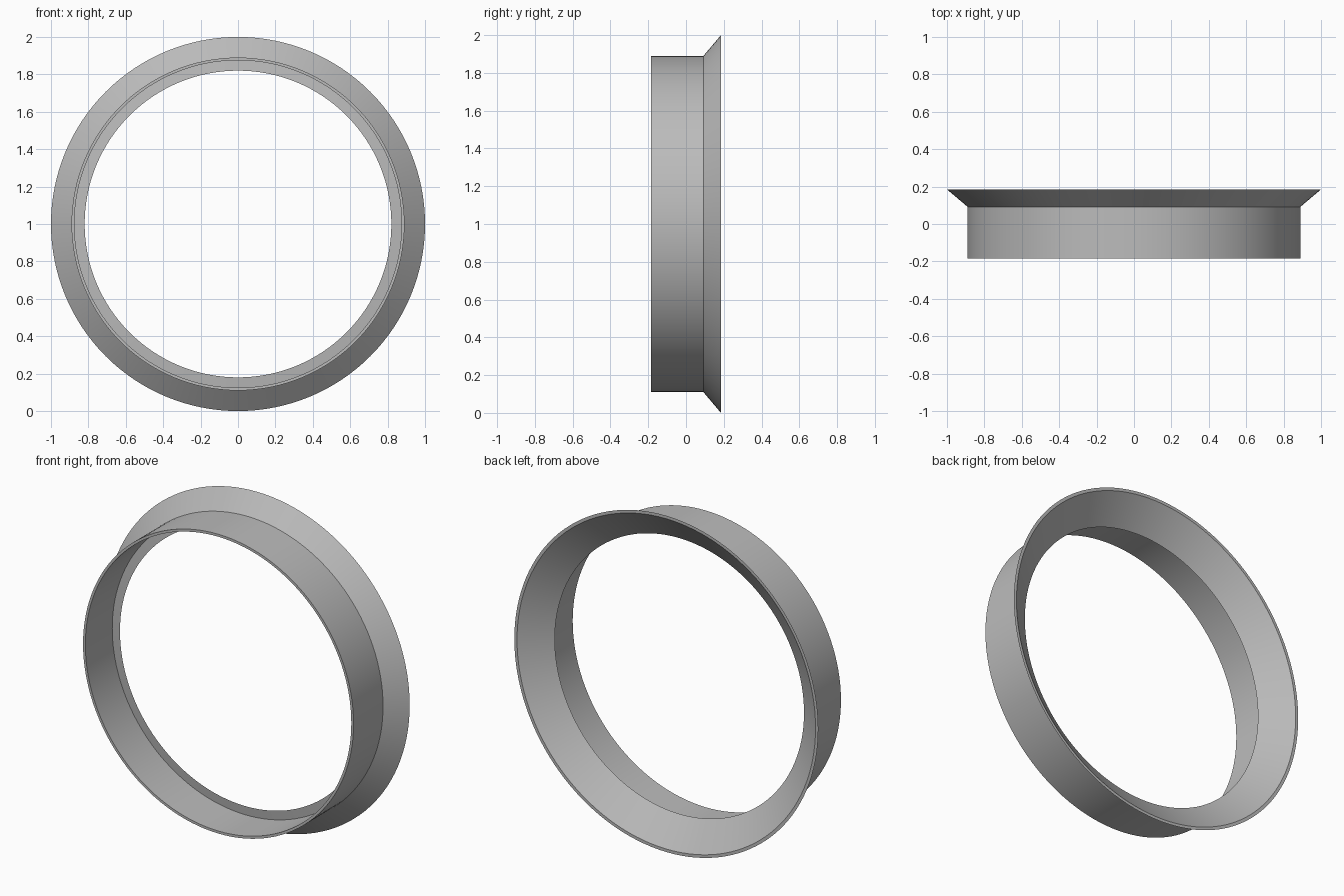
import bpy, bmesh, math

if "Cube" in bpy.data.objects:
    bpy.data.objects.remove(bpy.data.objects["Cube"])

SEG = 128

# One flat grey for the whole ring
grey = bpy.data.materials.new("light grey")
grey.diffuse_color = (0.5, 0.5, 0.5, 1)
grey.use_nodes = True
grey.node_tree.nodes["Principled BSDF"].inputs["Base Color"].default_value = grey.diffuse_color

# Cross-section as (radius, y): straight collar, flared rim, sharp inner lip
profile = [
    (0.89, -0.185),   # front rim, outside
    (0.89, 0.092),    # collar meets flare
    (1.00, 0.185),    # flare rim, outside
    (0.982, 0.185),   # flare rim, inside
    (0.82, 0.062),    # lip edge
    (0.875, 0.068),   # lip meets collar
    (0.875, -0.185),  # front rim, inside
]

# Revolve the section around the y axis, centred at z = 1
bm = bmesh.new()
rings = []
for i in range(SEG):
    a = 2 * math.pi * i / SEG
    rings.append([bm.verts.new((r * math.cos(a), y, 1 + r * math.sin(a)))
                  for r, y in profile])
n = len(profile)
for i in range(SEG):
    p, q = rings[i], rings[(i + 1) % SEG]
    for j in range(n):
        k = (j + 1) % n
        bm.faces.new((p[j], p[k], q[k], q[j]))
bmesh.ops.recalc_face_normals(bm, faces=bm.faces[:])

mesh = bpy.data.meshes.new("flared_ring")
bm.to_mesh(mesh)
bm.free()
mesh.materials.append(grey)
ring = bpy.data.objects.new("flared_ring", mesh)
bpy.context.collection.objects.link(ring)

# Smooth around the ring, crisp at the rims
bpy.context.view_layer.objects.active = ring
ring.select_set(True)
bpy.ops.object.shade_smooth_by_angle(angle=math.radians(25))
